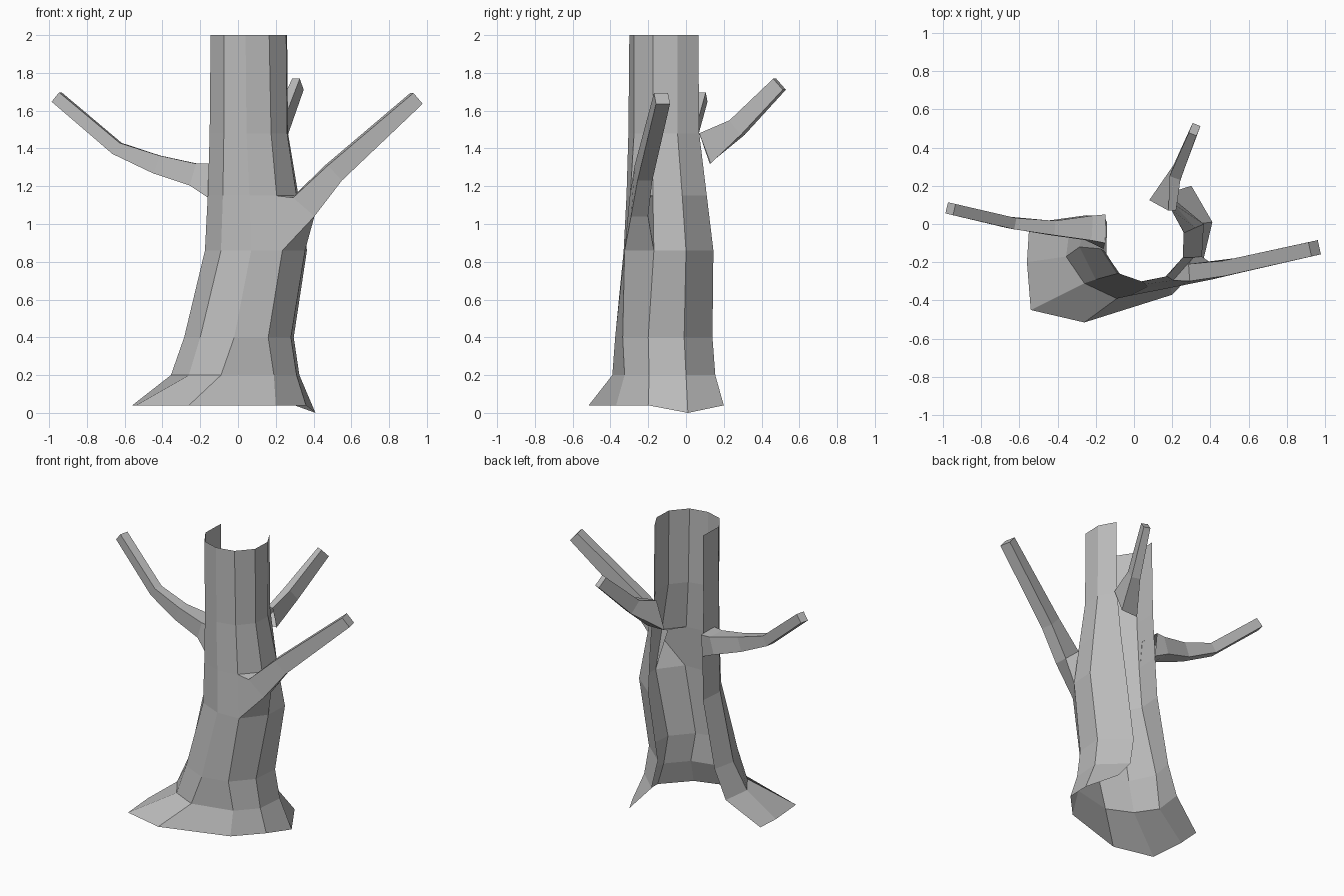
import bpy
import bmesh
from mathutils import Vector

cube = bpy.data.objects.get("Cube")
if cube:
    bpy.data.objects.remove(cube, do_unlink=True)

UP = Vector((0, 0, 1))

# One plain grey for the whole tree
grey = bpy.data.materials.new("plain grey")
grey.use_nodes = True
shade = (0.5, 0.5, 0.5, 1)
grey.diffuse_color = shade
grey.node_tree.nodes["Principled BSDF"].inputs["Base Color"].default_value = shade


def loft(name, rings, closed=False, skip=()):
    """Skin a list of point rings; skip holds (level, panel) openings."""
    bm = bmesh.new()
    rows = [[bm.verts.new(point) for point in ring] for ring in rings]
    count = len(rows[0])
    panels = count if closed else count - 1
    for level, (low, high) in enumerate(zip(rows, rows[1:])):
        for panel in range(panels):
            if (level, panel) in skip:
                continue
            after = (panel + 1) % count
            bm.faces.new((low[panel], low[after], high[after], high[panel]))
    if closed:
        bm.faces.new(rows[-1])
    mesh = bpy.data.meshes.new(name)
    bm.to_mesh(mesh)
    bm.free()
    mesh.materials.append(grey)
    tree_part = bpy.data.objects.new(name, mesh)
    bpy.context.collection.objects.link(tree_part)
    return tree_part


def branch(name, base, sections):
    """Four-sided limb from a base opening along (centre, half width, half height)."""
    centres = [sum((Vector(p) for p in base), Vector()) / len(base)]
    centres += [Vector(section[0]) for section in sections]
    rings = [base]
    for i, (_, width, height) in enumerate(sections, start=1):
        ahead = centres[min(i + 1, len(centres) - 1)]
        along = (ahead - centres[i - 1]).normalized()
        side = along.cross(UP).normalized()
        rise = side.cross(along).normalized()
        rings.append([centres[i] + side * width * across + rise * height * lift
                      for across, lift in ((-1, -1), (1, -1), (1, 1), (-1, 1))])
    return loft(name, rings, closed=True)


# Trunk: cross-sections open at the back, running from left edge round the front
sections = {
    0.04: ((-.55, -.04), (-.56, -.2), (-.54, -.45), (-.26, -.515),
           (.2, -.37), (.36, -.2), (.41, .01), (.3, .2)),
    0.2: ((-.33, .03), (-.355, -.17), (-.26, -.31), (-.09, -.39),
          (.19, -.325), (.31, -.195), (.325, 0), (.16, .155)),
    0.4: ((-.25, .04), (-.285, -.12), (-.2, -.29), (-.02, -.375),
          (.16, -.335), (.28, -.2), (.295, -.01), (.12, .14)),
    0.86: ((-.16, .04), (-.175, -.13), (-.09, -.26), (.07, -.33),
           (.235, -.325), (.355, -.17), (.365, 0), (.19, .145)),
    1.15: ((-.15, .03), (-.16, -.14), (-.08, -.26), (.06, -.315),
           (.205, -.295), (.31, -.175), (.32, -.02), (.2, .11)),
    1.48: ((-.145, .015), (-.15, -.15), (-.075, -.26), (.045, -.305),
           (.175, -.275), (.26, -.175), (.265, -.045), (.2, .07)),
    2.0: ((-.14, .01), (-.145, -.155), (-.075, -.265), (.04, -.3),
          (.165, -.275), (.255, -.175), (.26, -.045), (.2, .065)),
}
rings = [[Vector((x, y, z)) for x, y in ring] for z, ring in sections.items()]
rings[0][6].z = 0  # lowest root tip
loft("trunk", rings, skip={(3, 4)})

# Right-hand limb grows out of the opening left in the trunk
low, high = rings[3], rings[4]
branch("large_branch", [low[5], low[4], high[4], high[5]], [
    ((.345, -.25, 1.09), .045, .075),
    ((.505, -.225, 1.27), .04, .055),
    ((.945, -.127, 1.665), .038, .038),
])

# Limb on the other side, curving upward
branch("curved_branch",
       [(-.16, -.13, 1.14), (-.15, .03, 1.16), (-.15, .05, 1.32), (-.15, -.1, 1.32)], [
           ((-.235, -.02, 1.262), .065, .06),
           ((-.43, -.02, 1.315), .038, .05),
           ((-.64, .005, 1.4), .03, .035),
           ((-.96, .08, 1.672), .03, .032),
       ])

# Short limb at the open back edge
branch("back_branch",
       [(.08, .125, 1.32), (.21, .13, 1.32), (.22, .07, 1.48), (.18, .07, 1.48)], [
           ((.225, .27, 1.51), .03, .05),
           ((.317, .495, 1.74), .022, .04),
       ])
